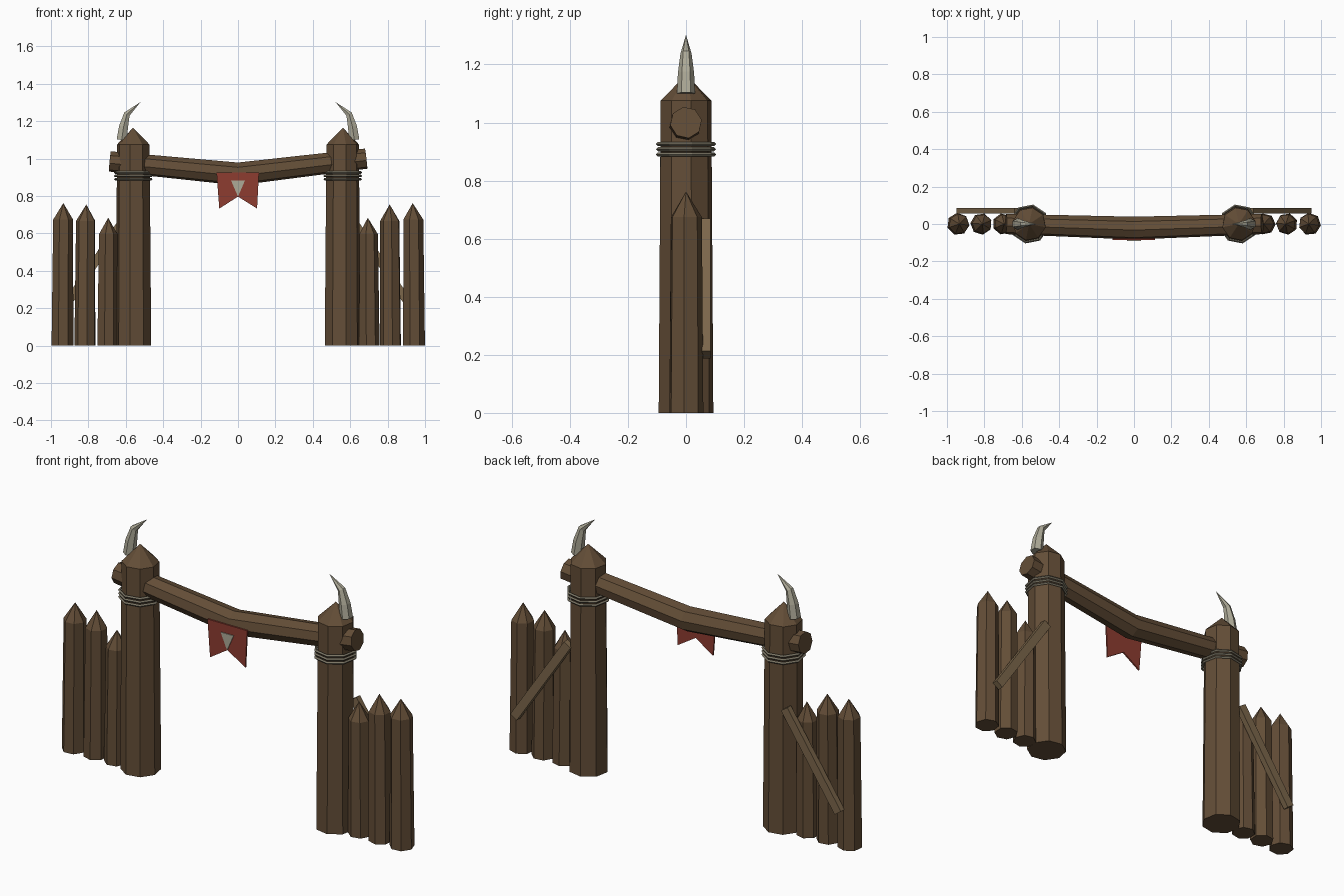
import bpy, bmesh, math
from mathutils import Vector

if "Cube" in bpy.data.objects:
    bpy.data.objects.remove(bpy.data.objects["Cube"])


def material(name, rgb):
    m = bpy.data.materials.new(name)
    m.diffuse_color = (*rgb, 1)
    m.use_nodes = True
    m.node_tree.nodes["Principled BSDF"].inputs["Base Color"].default_value = m.diffuse_color
    return m


WOOD = material("wood", (0.125, 0.075, 0.038))
PALE_WOOD = material("pale_wood", (0.2, 0.135, 0.07))
BONE = material("bone", (0.42, 0.4, 0.31))
ROPE = material("rope", (0.2, 0.18, 0.13))
CLOTH = material("cloth", (0.27, 0.045, 0.03))


def finish(name, bm, mat):
    bmesh.ops.remove_doubles(bm, verts=bm.verts, dist=1e-4)
    bmesh.ops.recalc_face_normals(bm, faces=bm.faces)
    me = bpy.data.meshes.new(name)
    bm.to_mesh(me)
    bm.free()
    me.materials.append(mat)
    ob = bpy.data.objects.new(name, me)
    bpy.context.collection.objects.link(ob)
    return ob


def loft(name, path, radii, sides, mat, turn=0.0, axis=None):
    """Faceted tube through path; a zero radius makes a point."""
    bm = bmesh.new()
    pts = [Vector(p) for p in path]
    rings = []
    for i, (p, r) in enumerate(zip(pts, radii)):
        a, b = pts[max(i - 1, 0)], pts[min(i + 1, len(pts) - 1)]
        if axis:
            t = Vector(axis)
        elif p in (a, b):
            t = (b - a).normalized()
        else:
            t = ((p - a).normalized() + (b - p).normalized()).normalized()
        u = Vector((0, 1, 0))
        u = (u - t * t.dot(u)).normalized()
        v = t.cross(u)
        rings.append([bm.verts.new(p + r * (u * math.cos(w) + v * math.sin(w)))
                      for w in (turn + math.tau * k / sides for k in range(sides))])
    for lo, hi in zip(rings, rings[1:]):
        for k in range(sides):
            j = (k + 1) % sides
            bm.faces.new((lo[k], lo[j], hi[j], hi[k]))
    bm.faces.new(rings[0])
    if radii[-1] > 0:
        bm.faces.new(rings[-1])
    return finish(name, bm, mat)


def sheet(name, outline, y, depth, mat):
    """Thin plate from an x/z outline, extruded towards +y."""
    bm = bmesh.new()
    f = bm.faces.new([bm.verts.new((x, y, z)) for x, z in outline])
    new = bmesh.ops.extrude_face_region(bm, geom=[f])["geom"]
    bmesh.ops.translate(bm, vec=(0, depth, 0),
                        verts=[g for g in new if isinstance(g, bmesh.types.BMVert)])
    # extrusion drops the source face, so restore the front
    if f.is_valid is False or len(bm.faces) < len(outline) + 2:
        bm.verts.ensure_lookup_table()
        bm.faces.new(bm.verts[:len(outline)])
    return finish(name, bm, mat)


def stake(name, x0, x1, r0, r1, shoulder, tip, sides, turn):
    return loft(name, [(x0, 0, 0), (x1, 0, shoulder), (x1 + (x1 - x0) * 0.5, 0, tip)],
                [r0, r1, 0], sides, WOOD, turn, (0, 0, 1))


for s, side in ((-1, "left"), (1, "right")):
    # main gate post
    stake(f"{side}_post", 0.558 * s, 0.560 * s, 0.096, 0.089, 1.075, 1.165, 8, 0.2 * s)

    # rope lashing
    for i in range(3):
        bpy.ops.mesh.primitive_torus_add(
            major_segments=8, minor_segments=4, major_radius=0.099, minor_radius=0.007,
            location=(0.56 * s, 0, 0.890 + 0.018 * i), rotation=(0, 0, 0.2 * s))
        ring = bpy.context.object
        ring.name = f"{side}_rope_{i + 1}"
        ring.data.materials.append(ROPE)

    # horn
    loft(f"{side}_horn",
         [(0.622 * s, 0, 1.10), (0.612 * s, 0, 1.17), (0.594 * s, 0, 1.238), (0.522 * s, 0, 1.302)],
         [0.031, 0.028, 0.019, 0], 6, BONE)

    # palisade stakes
    for i, (x, tip, r) in enumerate(((0.70, 0.684, 0.057), (0.817, 0.755, 0.058),
                                     (0.94, 0.762, 0.060))):
        stake(f"{side}_paling_{i + 1}", x * s, (x - 0.004) * s, r, r - 0.005,
              tip - 0.088, tip, 7, 0.4 * i + 0.2)

    # diagonal brace on the back
    a, b = Vector((0.93 * s, 0.2)), Vector((0.622 * s, 0.657))
    d = (b - a).normalized() * 0.022
    n = Vector((-d.y, d.x))
    sheet(f"{side}_brace", [a + n, a - n, b - n, b + n], 0.055, 0.03, PALE_WOOD)

# sagging cross beam
loft("cross_beam", [(-0.685, 0, 0.985), (0, -0.022, 0.918), (0.685, 0, 1.0)],
     [0.055, 0.062, 0.055], 8, WOOD, math.radians(10))

# swallow-tail banner with triangular emblem
sheet("banner", [(-0.115, 0.927), (0.112, 0.927), (0.102, 0.733), (0, 0.797), (-0.10, 0.733)],
      -0.086, 0.008, CLOTH)
sheet("banner_emblem", [(-0.037, 0.882), (0.037, 0.882), (0, 0.797)], -0.09, 0.006, BONE)
